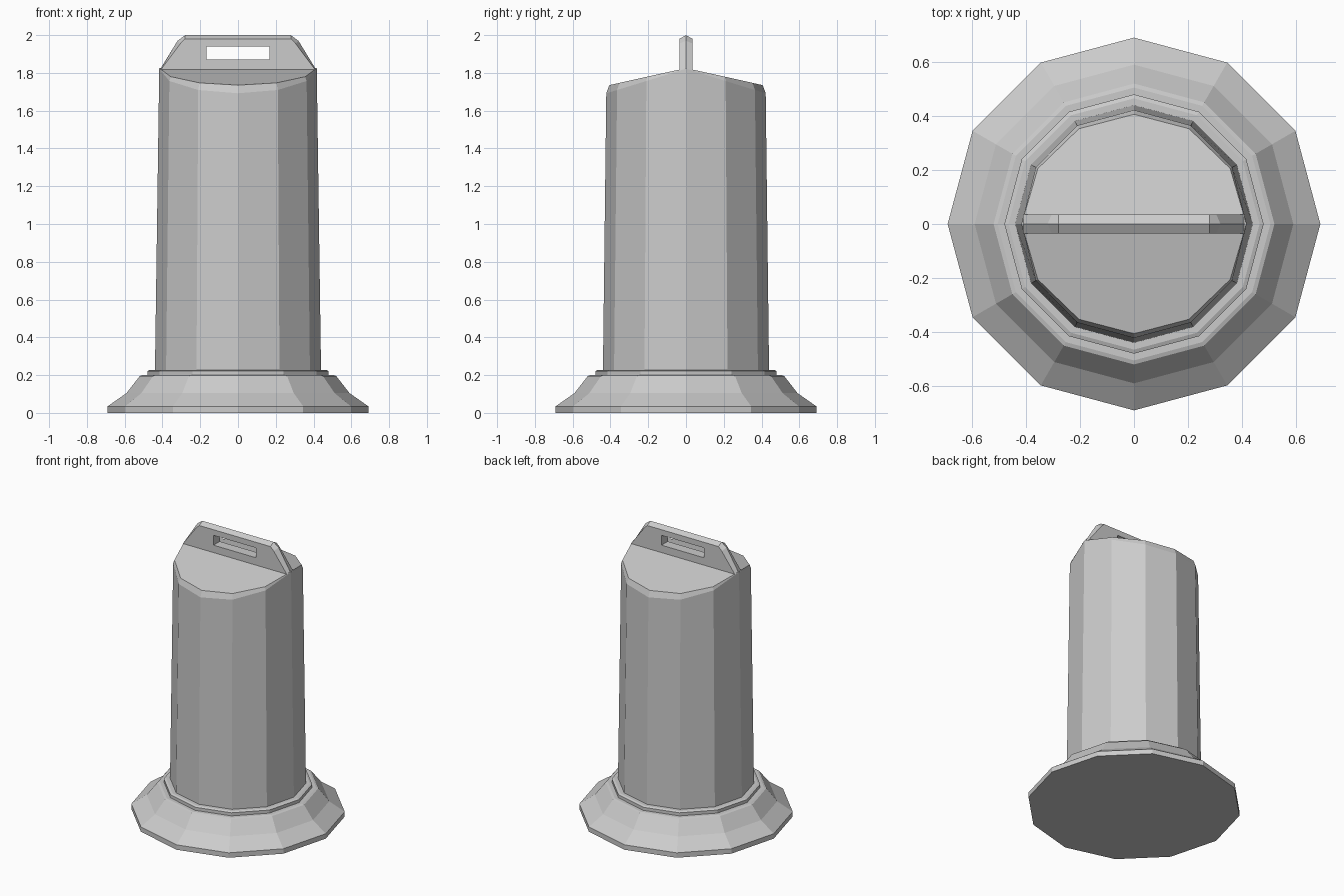
import bpy
import bmesh
from math import sin, cos, tau

SIDES = 12

cube = bpy.data.objects.get("Cube")
if cube:
    bpy.data.objects.remove(cube, do_unlink=True)

grey = bpy.data.materials.new("plain grey")
grey.use_nodes = True
COLOUR = (0.6, 0.6, 0.6, 1)
grey.diffuse_color = COLOUR
grey.node_tree.nodes["Principled BSDF"].inputs["Base Color"].default_value = COLOUR


def finish(bm, name):
    bmesh.ops.recalc_face_normals(bm, faces=bm.faces)
    mesh = bpy.data.meshes.new(name)
    bm.to_mesh(mesh)
    bm.free()
    mesh.materials.append(grey)
    obj = bpy.data.objects.new(name, mesh)
    bpy.context.collection.objects.link(obj)
    return obj


def ring(bm, radius, height):
    """Ring of points; radius and height are functions of |sin(angle)|."""
    points = []
    for i in range(SIDES):
        a = tau * i / SIDES
        s = abs(sin(a))
        r = radius(s)
        points.append(bm.verts.new((r * cos(a), r * sin(a), height(s))))
    return points


def bridge(bm, a, b):
    n = len(a)
    for i in range(n):
        j = (i + 1) % n
        bm.faces.new((a[i], a[j], b[j], b[i]))


# Flared foot with a stepped collar
bm = bmesh.new()
profile = [(0.69, 0), (0.69, 0.035), (0.59, 0.105), (0.52, 0.195), (0.505, 0.2),
           (0.48, 0.2), (0.48, 0.222), (0.465, 0.228), (0.42, 0.228)]
rings = [ring(bm, lambda s, r=r: r, lambda s, z=z: z) for r, z in profile]
for lower, upper in zip(rings, rings[1:]):
    bridge(bm, lower, upper)
bm.faces.new(rings[0])
bm.faces.new(rings[-1])
finish(bm, "foot")

# Tapered post with a chamfered rim and a two-sided sloping roof
bm = bmesh.new()
bottom = ring(bm, lambda s: 0.44, lambda s: 0.2)
rim = ring(bm, lambda s: 0.417 + 0.005 * s, lambda s: 1.822 - 0.13 * s)
roof = ring(bm, lambda s: 0.416 - 0.01 * s, lambda s: 1.825 - 0.09 * s)
bridge(bm, bottom, rim)
bridge(bm, rim, roof)
bm.faces.new(bottom)
half = SIDES // 2
bm.faces.new(roof[:half + 1])
bm.faces.new(roof[half:] + roof[:1])
finish(bm, "post")

# Lifting handle with a ridged edge and a slot
THICK = 0.035
bm = bmesh.new()


def outline(points, y):
    left = [(-x, z) for x, z in points]
    right = [(x, z) for x, z in reversed(points)]
    return [bm.verts.new((x, y, z)) for x, z in left + right]


edge = [(0.415, 1.815), (0.32, 1.97), (0.28, 2.0)]
panel = [(0.41, 1.815), (0.305, 1.955), (0.28, 1.98)]
slot = [(0.168, 1.87), (0.168, 1.94)]
ridge = outline(edge, 0)
slots = []
for y in (-THICK, THICK):
    p = outline(panel, y)
    h = outline(slot, y)
    slots.append(h)
    bridge(bm, p, ridge)
    for face in ((p[0], p[1], h[1], h[0]), (p[1], p[2], h[1]),
                 (p[2], p[3], h[2], h[1]), (p[3], p[4], h[2]),
                 (p[4], p[5], h[3], h[2]), (p[5], p[0], h[0], h[3])):
        bm.faces.new(face)
bridge(bm, *slots)
finish(bm, "handle")
